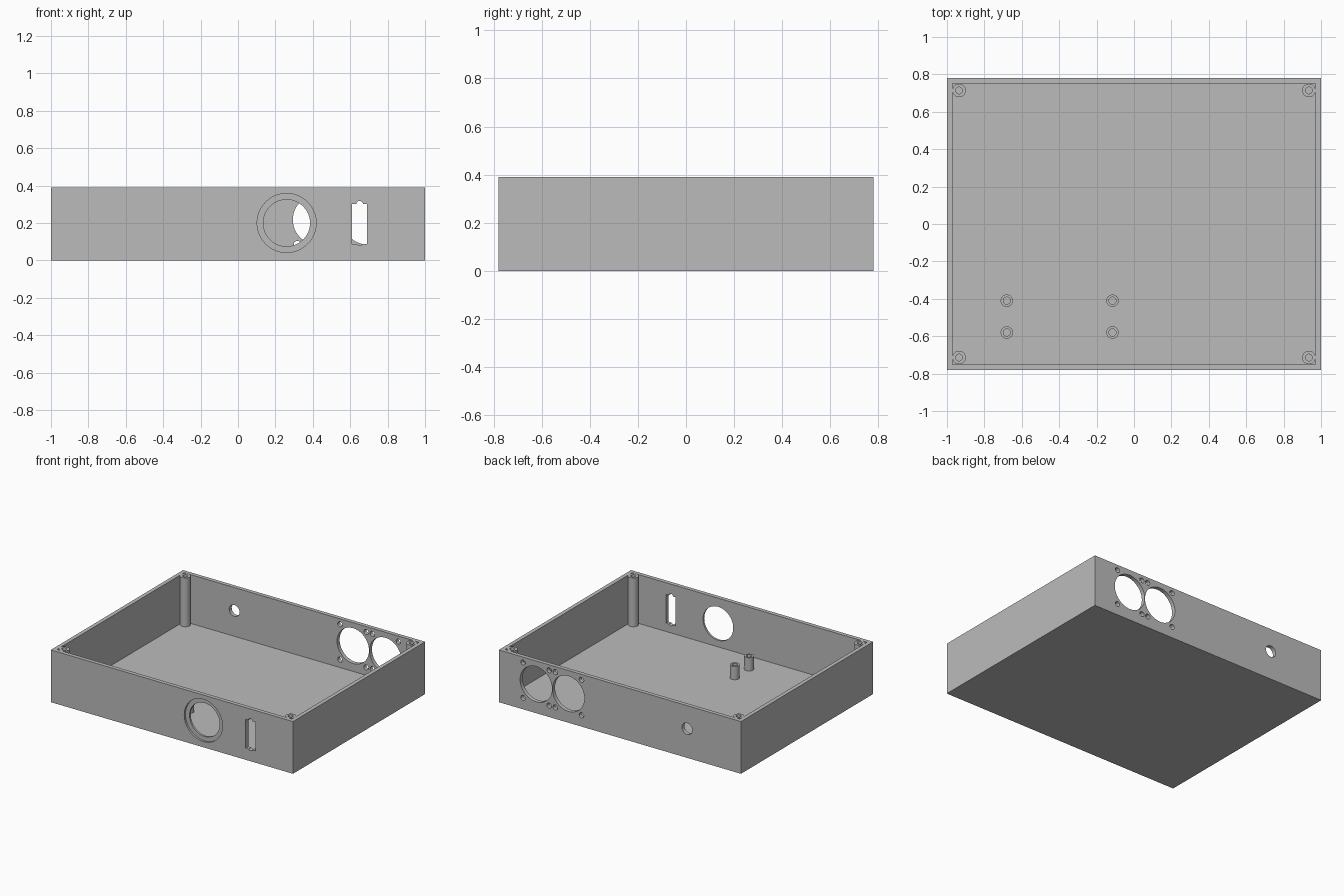
import bpy
import bmesh
from math import radians, tau
from mathutils import Matrix, Vector

old = bpy.data.objects.get("Cube")
if old:
    bpy.data.objects.remove(old, do_unlink=True)

HALF_X, HALF_Y, HEIGHT = 1.0, 0.78, 0.39
WALL, FLOOR = 0.03, 0.026

grey = bpy.data.materials.new("plain grey")
grey.use_nodes = True
grey.diffuse_color = (0.5, 0.5, 0.5, 1)
grey.node_tree.nodes["Principled BSDF"].inputs["Base Color"].default_value = (0.5, 0.5, 0.5, 1)


def make_object(name, bm):
    bmesh.ops.recalc_face_normals(bm, faces=bm.faces)
    mesh = bpy.data.meshes.new(name)
    bm.to_mesh(mesh)
    bm.free()
    mesh.materials.append(grey)
    obj = bpy.data.objects.new(name, mesh)
    bpy.context.collection.objects.link(obj)
    return obj


def activate(obj):
    bpy.ops.object.select_all(action='DESELECT')
    obj.select_set(True)
    bpy.context.view_layer.objects.active = obj


def box(name, low, high):
    low, high = Vector(low), Vector(high)
    bm = bmesh.new()
    place = Matrix.Translation((low + high) / 2) @ Matrix.Diagonal((*(high - low), 1))
    bmesh.ops.create_cube(bm, size=1, matrix=place)
    return make_object(name, bm)


def drill(x, y, z, radius, depth):
    """Cylinder along y, centred on the given point."""
    bm = bmesh.new()
    place = Matrix.Translation((x, y, z)) @ Matrix.Rotation(radians(90), 4, 'X')
    bmesh.ops.create_cone(bm, cap_ends=True, segments=48, radius1=radius,
                          radius2=radius, depth=depth, matrix=place)
    return make_object("drill", bm)


def cut(target, cutter):
    mod = target.modifiers.new("cut", 'BOOLEAN')
    mod.operation = 'DIFFERENCE'
    mod.solver = 'EXACT'
    mod.object = cutter
    activate(target)
    bpy.ops.object.modifier_apply(modifier=mod.name)
    bpy.data.objects.remove(cutter, do_unlink=True)


def bored_post(name, x, y, outer, bore, base, top, bore_base):
    """Lathed round post with a blind screw hole in its top."""
    bm = bmesh.new()
    profile = [(0, bore_base), (bore, bore_base), (bore, top),
               (outer, top), (outer, base), (0, base)]
    verts = [bm.verts.new((r, 0, z)) for r, z in profile]
    edges = [bm.edges.new(pair) for pair in zip(verts, verts[1:])]
    bmesh.ops.spin(bm, geom=verts + edges, cent=(0, 0, 0), axis=(0, 0, 1),
                   angle=tau, steps=32)
    bmesh.ops.remove_doubles(bm, verts=bm.verts, dist=0.0001)
    bmesh.ops.translate(bm, verts=bm.verts, vec=(x, y, 0))
    return make_object(name, bm)


# Open tray
tray = box("tray", (-HALF_X, -HALF_Y, 0), (HALF_X, HALF_Y, HEIGHT))
cut(tray, box("cavity", (WALL - HALF_X, WALL - HALF_Y, FLOOR),
              (HALF_X - WALL, HALF_Y - WALL, HEIGHT + 0.1)))

# Front round opening with a shallow recess around it
cut(tray, drill(0.26, -HALF_Y, 0.2, 0.125, 0.2))
cut(tray, drill(0.26, -HALF_Y, 0.2, 0.158, 0.03))

# Front upright slot with a screw notch at each end
cut(tray, box("slot", (0.61, -HALF_Y - 0.1, 0.088), (0.69, -HALF_Y + 0.1, 0.302)))
for z in (0.097, 0.3):
    cut(tray, drill(0.65, -HALF_Y, z, 0.018, 0.2))

# Back pair of fan openings, each with four screw holes
for fan_x in (0.425, 0.692):
    cut(tray, drill(fan_x, HALF_Y, 0.217, 0.132, 0.2))
    for dx in (-0.108, 0.108):
        for dz in (-0.132, 0.132):
            cut(tray, drill(fan_x + dx, HALF_Y, 0.217 + dz, 0.019, 0.2))

# Back cable hole
cut(tray, drill(-0.555, HALF_Y, 0.217, 0.043, 0.2))

parts = [tray]

# Lid screw posts in the corners
for side, sx in (("left", 1), ("right", -1)):
    for end, sy in (("front", -1), ("back", 1)):
        parts.append(bored_post(f"corner_post_{end}_{side}", sx * 0.935, sy * 0.714,
                                0.036, 0.018, 0.01, HEIGHT, 0.1))

# Board standoffs on the floor
for x in (-0.68, -0.115):
    for y in (-0.58, -0.41):
        parts.append(bored_post("board_standoff", x, y, 0.033, 0.019,
                                0.01, 0.125, FLOOR + 0.004))

for part in parts:
    activate(part)
    bpy.ops.object.shade_smooth_by_angle(angle=radians(30))
